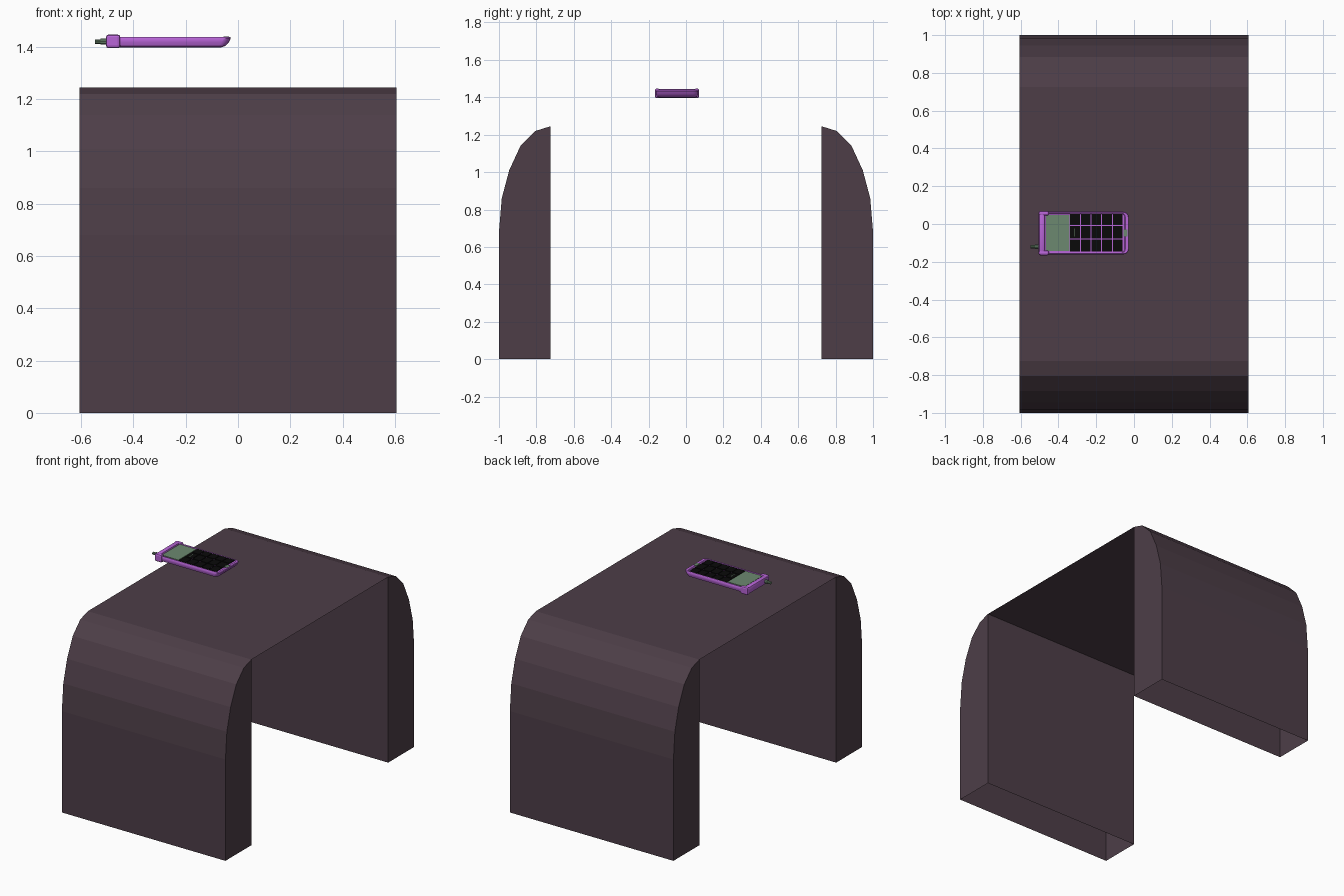
import bpy, bmesh, math

cube = bpy.data.objects.get("Cube")
if cube:
    bpy.data.objects.remove(cube, do_unlink=True)


def material(name, color):
    m = bpy.data.materials.new(name)
    m.use_nodes = True
    rgba = (*color, 1)
    m.diffuse_color = rgba
    m.node_tree.nodes["Principled BSDF"].inputs["Base Color"].default_value = rgba
    return m


plum = material("dark plum", (0.075, 0.048, 0.064))
purple = material("bright purple", (0.48, 0.13, 0.68))
green = material("grey green", (0.15, 0.25, 0.16))
black = material("key black", (0.003, 0.003, 0.003))


def finish(name, bm, mat):
    bmesh.ops.recalc_face_normals(bm, faces=bm.faces)
    mesh = bpy.data.meshes.new(name)
    bm.to_mesh(mesh)
    bm.free()
    mesh.materials.append(mat)
    obj = bpy.data.objects.new(name, mesh)
    bpy.context.collection.objects.link(obj)
    return obj


def box(name, x, y, z, mat, bevel=0):
    """Box from (min, max) pairs, with optional bevelled edges."""
    bm = bmesh.new()
    bmesh.ops.create_cube(bm, size=1)
    for v in bm.verts:
        v.co = [r[0] if c < 0 else r[1] for c, r in zip(v.co, (x, y, z))]
    if bevel:
        bmesh.ops.bevel(bm, geom=bm.edges[:], offset=bevel, segments=2,
                        profile=0.5, affect='EDGES')
    return finish(name, bm, mat)


# Table: two hollow curved legs, open below, joined by a thin top sheet
HALF = 0.607
INNER, TOP = 0.725, 1.245
CURVE = [(1, 0), (1, 0.68), (0.985, 0.86), (0.945, 1.01),
         (0.885, 1.14), (0.805, 1.22), (INNER, TOP), (INNER, 0)]


def leg(name, side):
    bm = bmesh.new()
    ends = [[bm.verts.new((x, side * y, z)) for y, z in CURVE]
            for x in (-HALF, HALF)]
    for end in ends:
        bm.faces.new(end)
    a, b = ends
    for i in range(len(CURVE) - 1):
        bm.faces.new((a[i], a[i + 1], b[i + 1], b[i]))
    finish(name, bm, plum)


leg("front_leg", -1)
leg("back_leg", 1)

bm = bmesh.new()
bm.faces.new([bm.verts.new((sx * HALF, sy * INNER, TOP))
              for sx, sy in ((-1, -1), (1, -1), (1, 1), (-1, 1))])
finish("table_top", bm, plum)

# Phone body: stacked rounded outlines with a raised rim and sunken face
MID_Y = -0.048


def outline(bm, x0, x1, half, z, radius, steps=4):
    verts = []
    corners = ((x1, 1, 0), (x0, 1, 90), (x0, -1, 180), (x1, -1, 270))
    for x, sy, start in corners:
        cx = x - radius if x == x1 else x + radius
        cy = MID_Y + sy * (half - radius)
        for i in range(steps + 1):
            a = math.radians(start + 90 * i / steps)
            verts.append(bm.verts.new((cx + radius * math.cos(a),
                                       cy + radius * math.sin(a), z)))
    return verts


bm = bmesh.new()
layers = [(-0.49, -0.065, 0.095, 1.398, 0.02),
          (-0.495, -0.048, 0.108, 1.404, 0.025),
          (-0.497, -0.035, 0.113, 1.418, 0.028),
          (-0.497, -0.028, 0.113, 1.432, 0.028),
          (-0.492, -0.03, 0.109, 1.438, 0.025),
          (-0.475, -0.046, 0.104, 1.437, 0.018),
          (-0.472, -0.05, 0.102, 1.433, 0.016)]
loops = [outline(bm, *layer) for layer in layers]
for low, high in zip(loops, loops[1:]):
    n = len(low)
    for i in range(n):
        j = (i + 1) % n
        bm.faces.new((low[i], low[j], high[j], high[i]))
bm.faces.new(loops[0])
bm.faces.new(loops[-1])
body = finish("phone_body", bm, purple)

# Thick head end and its side bumps
box("phone_head", (-0.505, -0.47), (-0.16, 0.064), (1.397, 1.445), purple, 0.012)
for side, name in ((-1, "right"), (1, "left")):
    y = MID_Y + side * 0.105
    box("head_bump_" + name, (-0.505, -0.45), (y - 0.013, y + 0.013),
        (1.395, 1.447), purple, 0.01)

# Antenna: thin stem with a thicker base
for name, r, x0, x1 in (("antenna_tip", 0.009, -0.547, -0.52),
                        ("antenna_base", 0.012, -0.525, -0.495)):
    bpy.ops.mesh.primitive_cylinder_add(
        vertices=10, radius=r, depth=x1 - x0,
        location=((x0 + x1) / 2, -0.12, 1.42), rotation=(0, math.pi / 2, 0))
    obj = bpy.context.object
    obj.name = name
    obj.data.materials.append(green)

# Screen, earpiece and keys as thin plates
box("screen", (-0.466, -0.342), (-0.143, 0.047), (1.432, 1.437), green)
box("earpiece", (-0.056, -0.035), (-0.066, -0.03), (1.434, 1.4395), green)

ROWS = [(-0.146, -0.083), (-0.077, -0.01), (-0.004, 0.055)]
FIRST, PITCH, GAP = -0.338, 0.0565, 0.005
for col in range(5):
    x = FIRST + col * PITCH
    for row, y in enumerate(ROWS):
        box(f"key_{col + 1}_{row + 1}", (x, x + PITCH - GAP), y,
            (1.432, 1.437), black)

# Green mark on the first middle key
box("key_mark", (-0.316, -0.313), (-0.065, -0.025), (1.436, 1.4375), green)

for obj in (body, bpy.data.objects["phone_head"]):
    bpy.ops.object.select_all(action='DESELECT')
    obj.select_set(True)
    bpy.context.view_layer.objects.active = obj
    bpy.ops.object.shade_smooth_by_angle(angle=math.radians(35))
